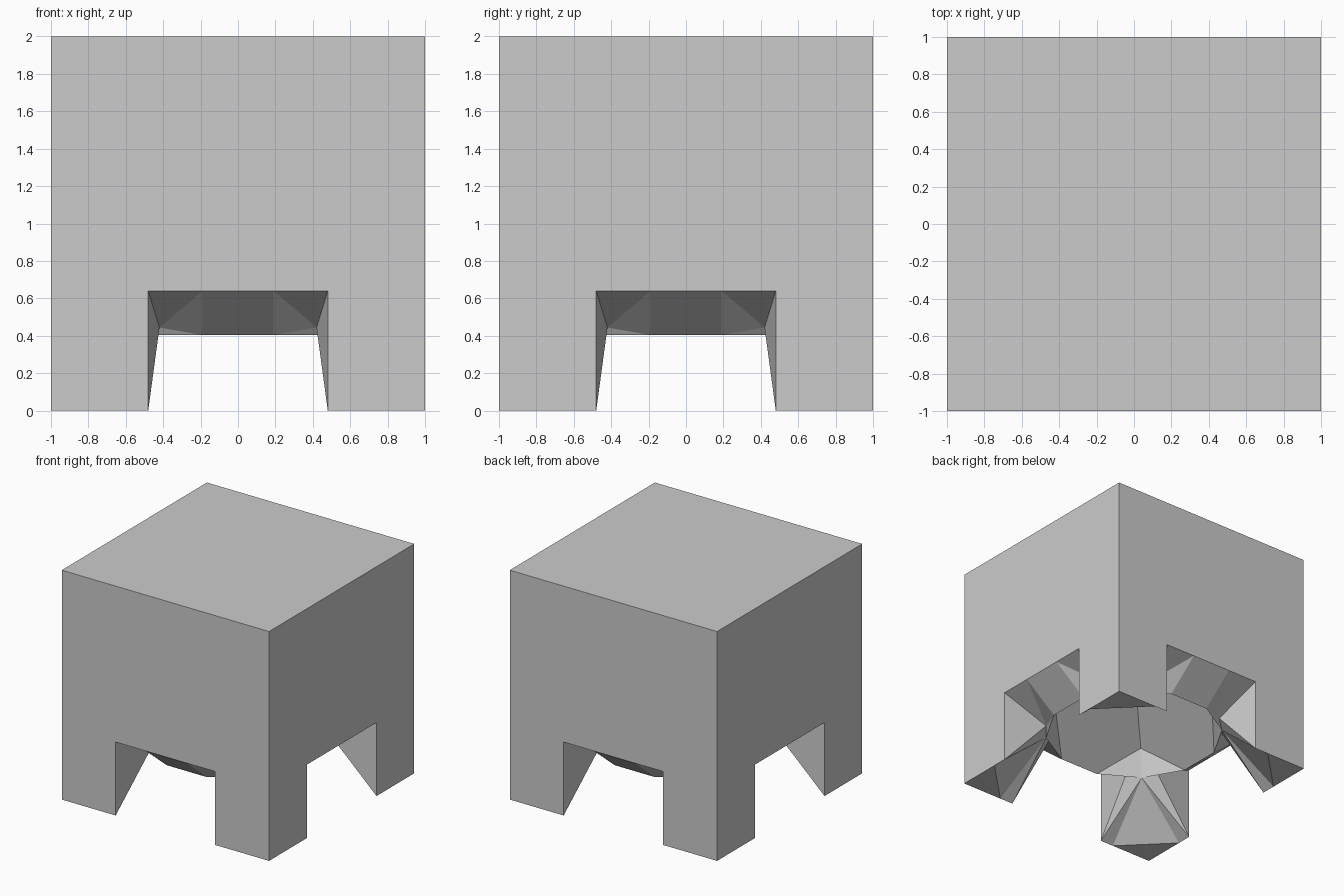
import bpy, bmesh
from math import radians
from mathutils import Matrix, Vector

if "Cube" in bpy.data.objects:
    bpy.data.objects.remove(bpy.data.objects["Cube"])

# Key points of one eighth (front side, right half); the rest is symmetry
P = {
    "top_c": (0, 0, 2), "top_m": (0, -1, 2), "top_e": (1, -1, 2),
    "arch_m": (0, -1, .64), "arch_a": (.19, -1, .64), "arch_b": (.48, -1, .64),
    "foot_c": (.48, -1, 0), "foot_d": (.61, -1, 0), "foot_e": (1, -1, 0),
    "foot_diag": (.805, -.805, 0),
    "rim_m": (0, -.708, .404), "rim_a": (.19, -.708, .404), "rim_b": (.518, -.518, .404),
    "wall_tip": (.42, -.6, .444),
    "cav_m": (0, -.46, .64), "cav_b": (.46, -.46, .64), "cav_top": (0, 0, 1.07),
}

FACES = [
    # cube top and side with the opening
    "top_c top_m top_e",
    "top_m arch_m arch_a arch_b foot_c foot_d foot_e top_e",
    # tapered opening
    "arch_m rim_m rim_a arch_a",
    "arch_a rim_a wall_tip", "arch_a wall_tip arch_b",
    "arch_b wall_tip foot_c",
    "rim_a rim_b wall_tip",
    # leg inside and foot
    "wall_tip rim_b foot_c", "foot_c rim_b foot_d",
    "foot_d rim_b foot_diag", "foot_d foot_diag foot_e",
    # cavity under the body
    "rim_m cav_m cav_b rim_a", "rim_a cav_b rim_b",
    "cav_m cav_top cav_b",
]

bm = bmesh.new()
for quarter in range(4):
    rot = Matrix.Rotation(radians(90 * quarter), 3, 'Z')
    for side in (1, -1):
        for face in FACES:
            pts = [Vector(P[n]) for n in face.split()]
            bm.faces.new([bm.verts.new(rot @ Vector((p.x * side, p.y, p.z))) for p in pts])

# Weld the eighths and merge flat neighbours
bmesh.ops.remove_doubles(bm, verts=bm.verts[:], dist=1e-4)
bmesh.ops.recalc_face_normals(bm, faces=bm.faces[:])
bmesh.ops.dissolve_limit(bm, angle_limit=radians(1), verts=bm.verts[:], edges=bm.edges[:])

mesh = bpy.data.meshes.new("four_legged_block")
bm.to_mesh(mesh)
bm.free()
block = bpy.data.objects.new("four_legged_block", mesh)
bpy.context.collection.objects.link(block)
